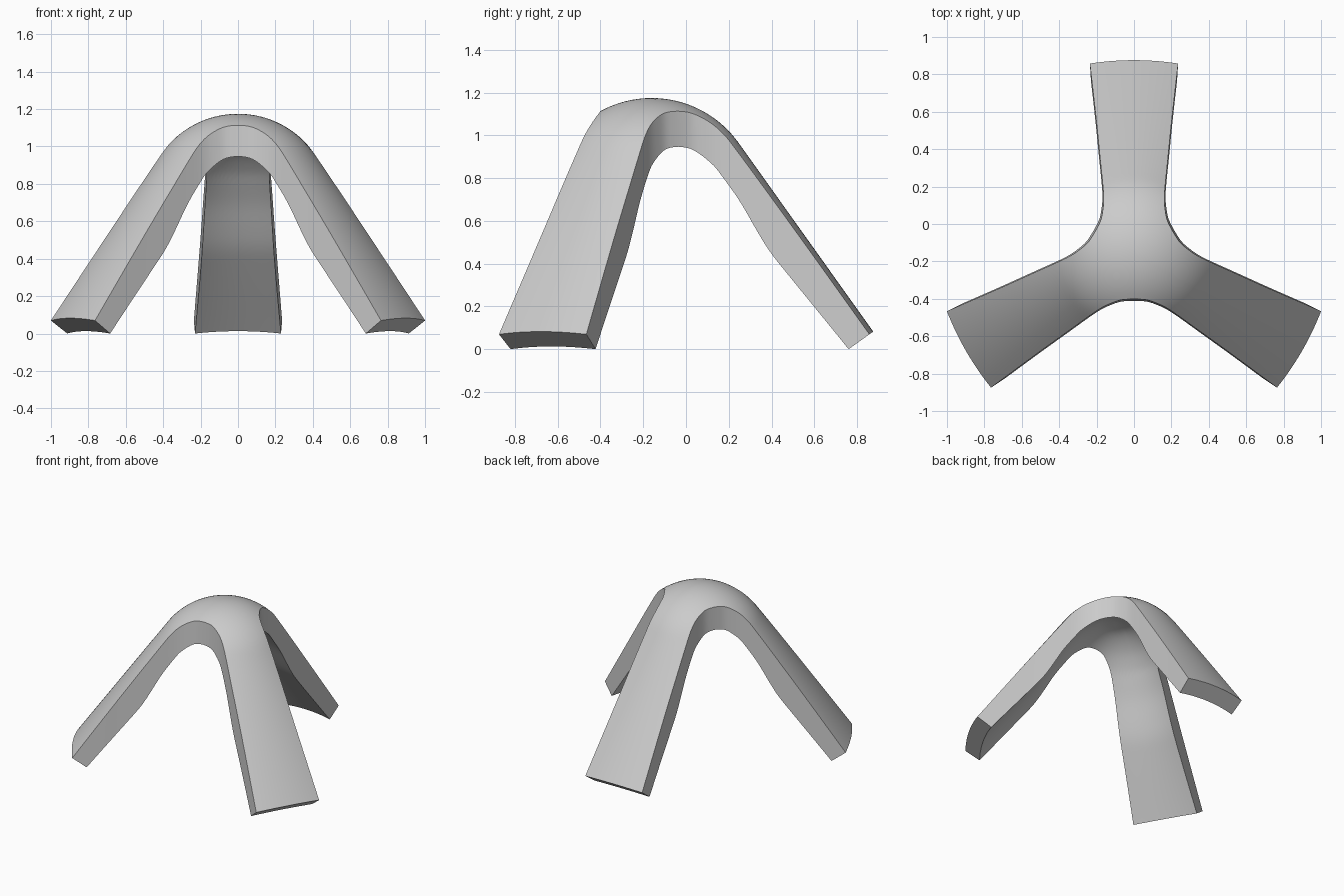
import bpy, bmesh, math
from mathutils import Vector, Matrix

cube = bpy.data.objects.get("Cube")
if cube:
    bpy.data.objects.remove(cube)

AXIS_Y = -0.161            # vertical axis the three legs share
ROWS, COLS, REACH = 60, 8, 1.2
SLOPE = math.radians(54.5)  # steepness of the legs
DOME_R, TOP = 0.5, 1.175

# plan outline of one leg: (distance along leg, half width)
OUTLINE = [(0.12, 0.208), (0.18, 0.178), (0.24, 0.166), (0.29, 0.162),
           (0.35, 0.165), (0.5, 0.18), (0.7, 0.2), (1.02, 0.236), (1.25, 0.262)]
# underside profile: (radius, height)
UNDERSIDE = [(0, 1.045), (0.12, 1.025), (0.24, 0.955), (0.335, 0.86), (0.37, 0.81),
             (0.45, 0.69), (0.52, 0.565), (0.57, 0.48), (0.62, 0.41),
             (0.95, 0), (1.4, -0.56)]


def smooth_curve(points, x):
    """Smooth interpolation through a list of (x, y) points."""
    n = len(points)

    def tangent(i):
        a, b = points[max(i - 1, 0)], points[min(i + 1, n - 1)]
        return (b[1] - a[1]) / (b[0] - a[0])

    i = max(j for j in range(n - 1) if points[j][0] <= x or j == 0)
    (x0, y0), (x1, y1) = points[i], points[i + 1]
    h = x1 - x0
    t = (x - x0) / h
    s = 1 - t
    return (y0 * s * s * (1 + 2 * t) + y1 * t * t * (1 + 2 * s)
            + h * t * s * (tangent(i) * s - tangent(i + 1) * t))


def outer_height(r):
    """Round dome running tangentially into straight legs."""
    edge = DOME_R * math.sin(SLOPE)
    q = min(r, edge)
    return TOP - DOME_R + math.sqrt(DOME_R ** 2 - q * q) - (r - q) * math.tan(SLOPE)


def inner_height(r):
    return smooth_curve(UNDERSIDE, r)


def leg_sheet(bm, height, spread):
    """One curved sheet of a leg, along +x, from the shared centre outwards."""
    start = OUTLINE[0][0]
    grid = []
    for i in range(ROWS + 1):
        t = i / ROWS
        a = start + (REACH - start) * t
        w = smooth_curve(OUTLINE, a)
        row = []
        for j in range(-COLS, COLS + 1):
            v = j / COLS
            x = spread * (REACH * t * (1 - abs(v)) + a * abs(v))
            y = spread * w * v
            row.append(bm.verts.new((x, y, height(math.hypot(x, y)))))
        grid.append(row)
    for r0, r1 in zip(grid, grid[1:]):
        for j in range(2 * COLS):
            bm.faces.new((r0[j], r1[j], r1[j + 1], r0[j + 1]))
    return grid


# One leg: top sheet, underside, side walls
bm = bmesh.new()
top = leg_sheet(bm, outer_height, 1.0)
under = leg_sheet(bm, inner_height, 1.04)
for side in (0, -1):
    for i in range(ROWS):
        bm.faces.new((top[i][side], top[i + 1][side],
                      under[i + 1][side], under[i][side]))

# Foot cut square to the leg
foot = Vector((1.018, 0, 0.069))
normal = Vector((math.cos(SLOPE), 0, -math.sin(SLOPE)))
cut = bmesh.ops.bisect_plane(bm, geom=bm.verts[:] + bm.edges[:] + bm.faces[:],
                             plane_co=foot, plane_no=normal, clear_outer=True)
rim = [e for e in cut["geom_cut"] if isinstance(e, bmesh.types.BMEdge)]
bmesh.ops.contextual_create(bm, geom=rim)

# Three legs around the axis, welded at the crown
leg = bm.verts[:] + bm.edges[:] + bm.faces[:]
for angle in (120, 240):
    copy = bmesh.ops.duplicate(bm, geom=leg)["geom"]
    bmesh.ops.rotate(bm, verts=[g for g in copy if isinstance(g, bmesh.types.BMVert)],
                     cent=(0, 0, 0), matrix=Matrix.Rotation(math.radians(angle), 3, 'Z'))
bmesh.ops.remove_doubles(bm, verts=bm.verts[:], dist=0.0005)
bmesh.ops.rotate(bm, verts=bm.verts[:], cent=(0, 0, 0),
                 matrix=Matrix.Rotation(math.radians(90), 3, 'Z'))
lowest = min(v.co.z for v in bm.verts)
bmesh.ops.translate(bm, verts=bm.verts[:], vec=(0, AXIS_Y, -lowest))
bmesh.ops.recalc_face_normals(bm, faces=bm.faces[:])

mesh = bpy.data.meshes.new("three_leg_stand")
bm.to_mesh(mesh)
bm.free()
stand = bpy.data.objects.new("three_leg_stand", mesh)
bpy.context.collection.objects.link(stand)

# Plain grey
grey = bpy.data.materials.new("light_grey")
grey.use_nodes = True
color = (0.6, 0.6, 0.6, 1)
grey.diffuse_color = color
grey.node_tree.nodes["Principled BSDF"].inputs["Base Color"].default_value = color
mesh.materials.append(grey)

bpy.ops.object.select_all(action='DESELECT')
stand.select_set(True)
bpy.context.view_layer.objects.active = stand
bpy.ops.object.shade_smooth_by_angle(angle=math.radians(30))
